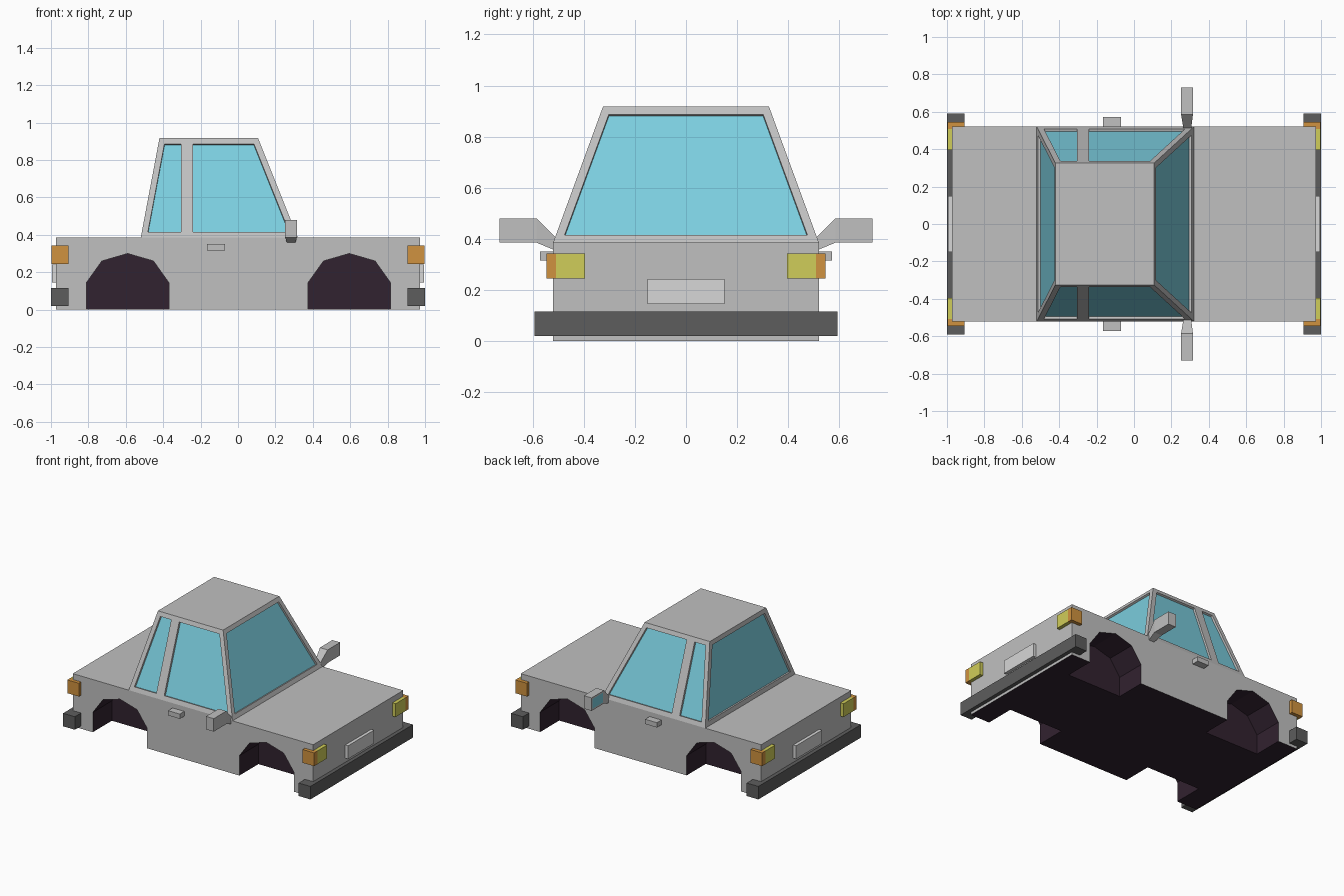
import bpy, bmesh
from mathutils import Vector

if "Cube" in bpy.data.objects:
    bpy.data.objects.remove(bpy.data.objects["Cube"])


def material(name, rgb):
    m = bpy.data.materials.new(name)
    m.diffuse_color = (*rgb, 1)
    m.use_nodes = True
    m.node_tree.nodes["Principled BSDF"].inputs["Base Color"].default_value = m.diffuse_color
    return m


GREY = material("body grey", (0.53, 0.53, 0.53))
GLASS = material("window blue", (0.2, 0.62, 0.74))
DARK = material("underside dark", (0.031, 0.016, 0.029))
BUMPER = material("bumper charcoal", (0.11, 0.11, 0.11))
YELLOW = material("lamp yellow", (0.63, 0.61, 0.1))
ORANGE = material("indicator orange", (0.63, 0.29, 0.05))
PLATE = material("plate pale grey", (0.68, 0.68, 0.68))


def finish(bm, name, mats):
    me = bpy.data.meshes.new(name)
    bm.to_mesh(me)
    bm.free()
    for m in mats:
        me.materials.append(m)
    ob = bpy.data.objects.new(name, me)
    bpy.context.collection.objects.link(ob)
    return ob


def loft(rings):
    """Closed solid through rings of matching points."""
    bm = bmesh.new()
    loops = [[bm.verts.new(p) for p in r] for r in rings]
    n = len(loops[0])
    for a, b in zip(loops, loops[1:]):
        for i in range(n):
            j = (i + 1) % n
            bm.faces.new((a[i], a[j], b[j], b[i]))
    bm.faces.new(loops[0])
    bm.faces.new(loops[-1])
    bmesh.ops.recalc_face_normals(bm, faces=bm.faces[:])
    bm.normal_update()
    return bm


def rect(x0, x1, y0, y1, z):
    return [(x0, y0, z), (x1, y0, z), (x1, y1, z), (x0, y1, z)]


def box(name, x, y, z, mat):
    x, y = sorted(x), sorted(y)
    return finish(loft([rect(*x, *y, z[0]), rect(*x, *y, z[1])]), name, [mat])


def mirror_y(ob):
    m = ob.modifiers.new("mirror", 'MIRROR')
    m.use_axis = (False, True, False)
    m.use_clip = False


# body side with two wheel arches, mirrored to the far side
L, W, H, WELL = 0.972, 0.52, 0.385, 0.30
profile = [(-L, H), (-L, 0)]
for cx in (-0.59, 0.595):
    profile += [(cx + dx, z) for dx, z in ((-0.22, 0), (-0.22, 0.145), (-0.138, 0.26), (0, 0.30),
                                           (0.138, 0.26), (0.22, 0.145), (0.22, 0))]
profile += [(L, 0), (L, H)]
bm = loft([[(x, y, z) for x, z in profile] for y in (WELL, W)])
for f in bm.faces:
    c = f.calc_center_median()
    if abs(f.normal.y) < 0.5 and abs(c.x) < 0.9 and c.z < 0.34:
        f.material_index = 1
    if f.normal.z < -0.5:
        f.material_index = 1
bmesh.ops.delete(bm, geom=[f for f in bm.faces if f.normal.y < -0.9], context='FACES')
mirror_y(finish(bm, "body_side", [GREY, DARK]))

# body middle, dark below and inside the wheel wells
bm = loft([rect(-L, L, -WELL, WELL, 0), rect(-L, L, -WELL, WELL, H)])
for f in bm.faces:
    if f.normal.z < -0.5 or abs(f.normal.y) > 0.5:
        f.material_index = 1
finish(bm, "body_middle", [GREY, DARK])

# cabin with recessed windows; the side is split at the door pillar
bm = loft([rect(-0.52, 0.32, -W, W, H), rect(-0.42, 0.107, -0.325, 0.325, 0.917)])
bmesh.ops.delete(bm, geom=[f for f in bm.faces if f.normal.z < -0.9], context='FACES')
bmesh.ops.bisect_plane(bm, geom=bm.verts[:] + bm.edges[:] + bm.faces[:],
                       plane_co=(-0.2725, 0, 0), plane_no=(1, 0, 0))
bm.normal_update()
panes = [f for f in bm.faces if f.normal.z < 0.9]
bmesh.ops.inset_individual(bm, faces=panes, thickness=0.032, depth=0, use_even_offset=True)
bmesh.ops.inset_individual(bm, faces=panes, thickness=0.001, depth=-0.014, use_even_offset=True)
for f in panes:
    f.material_index = 1
finish(bm, "cabin", [GREY, GLASS])

# side mirrors with glass facing backwards
rings = []
for y, x0, x1, z0, z1 in ((0.505, 0.265, 0.305, 0.352, 0.40), (0.585, 0.252, 0.315, 0.385, 0.48),
                          (0.73, 0.252, 0.315, 0.385, 0.48)):
    rings.append([(x0, y, z0), (x1, y, z0), (x1, y, z1), (x0, y, z1)])
bm = loft(rings)
glass = [f for f in bm.faces if f.normal.x < -0.99]
bmesh.ops.inset_individual(bm, faces=glass, thickness=0.012, depth=0, use_even_offset=True)
for f in glass:
    f.material_index = 1
mirror_y(finish(bm, "side_mirror", [GREY, GLASS]))

# door handles
mirror_y(box("door_handle", (-0.165, -0.07), (0.51, 0.572), (0.315, 0.35), GREY))

# bumpers, plates and lamps at both ends
for end, s in (("front", 1), ("rear", -1)):
    box(end + "_bumper", (s * 0.905, s * 1.0), (-0.592, 0.592), (0.02, 0.115), BUMPER)
    box(end + "_plate", (s * 0.96, s * 0.995), (-0.15, 0.15), (0.145, 0.242), PLATE)
    mirror_y(box(end + "_lamp", (s * 0.96, s * 0.998), (0.395, 0.508), (0.245, 0.342), YELLOW))
    mirror_y(box(end + "_indicator", (s * 0.905, s * 0.998), (0.508, 0.546), (0.245, 0.342), ORANGE))
